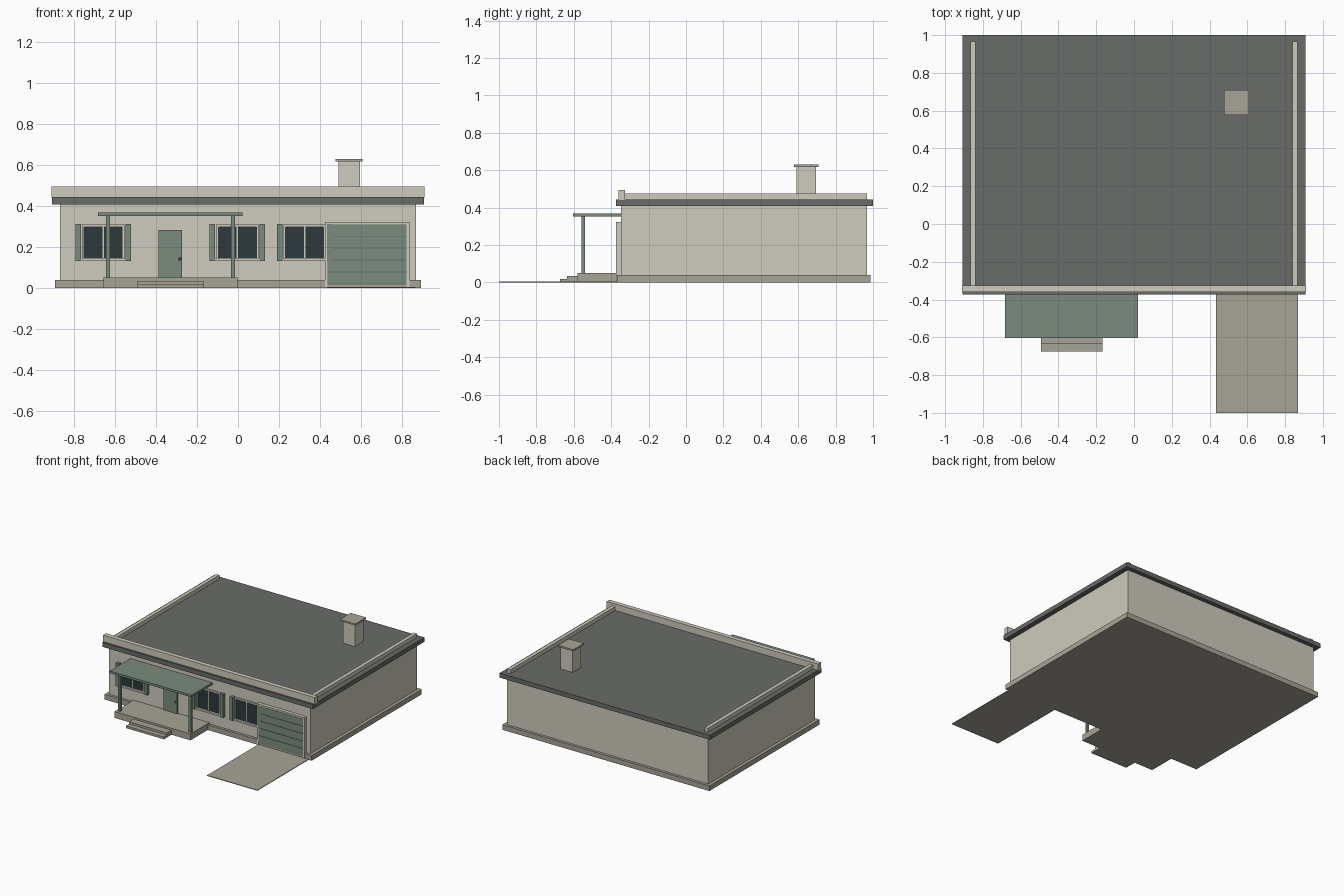
import bpy, bmesh, math
from mathutils import Matrix, Vector

if "Cube" in bpy.data.objects:
    bpy.data.objects.remove(bpy.data.objects["Cube"])


def material(name, rgb):
    m = bpy.data.materials.new(name)
    m.diffuse_color = (*rgb, 1)
    m.use_nodes = True
    m.node_tree.nodes["Principled BSDF"].inputs["Base Color"].default_value = m.diffuse_color
    return m


CREAM = material("cream_render", (.62, .60, .51))
STONE = material("stone", (.39, .37, .31))
GREEN = material("green_paint", (.195, .26, .21))
ROOF = material("roof_felt", (.14, .15, .135))
GLASS = material("dark_glass", (.027, .04, .043))


def boxes(name, mat, *spans):
    """One object from boxes given as (x0, x1, y0, y1, z0, z1)."""
    bm = bmesh.new()
    for x0, x1, y0, y1, z0, z1 in spans:
        centre = Vector(((x0 + x1) / 2, (y0 + y1) / 2, (z0 + z1) / 2))
        size = (x1 - x0, y1 - y0, z1 - z0, 1)
        bmesh.ops.create_cube(bm, size=1, matrix=Matrix.Translation(centre) @ Matrix.Diagonal(size))
    mesh = bpy.data.meshes.new(name)
    bm.to_mesh(mesh)
    bm.free()
    mesh.materials.append(mat)
    ob = bpy.data.objects.new(name, mesh)
    bpy.context.collection.objects.link(ob)
    return ob


WALL = -.348  # front wall plane

# main body
boxes("foundation", STONE, (-.893, .893, -.368, .987, 0, .04))
boxes("walls", CREAM, (-.868, .868, WALL, .967, .03, .415))
boxes("roof_slab", ROOF, (-.907, .907, -.373, 1.0, .408, .443))

# parapets
boxes("front_parapet", CREAM, (-.911, .911, -.36, -.325, .441, .494))
for side, s in (("left", -1), ("right", 1)):
    a, b = sorted((s * .838, s * .866))
    boxes(side + "_parapet", CREAM, (a, b, -.327, .967, .441, .474))

# chimney
boxes("chimney_shaft", CREAM, (.49, .594, .591, .695, .44, .617))
boxes("chimney_cap", STONE, (.476, .608, .577, .709, .616, .629))

# porch
boxes("porch_floor", STONE, (-.657, -.003, -.58, WALL, 0, .05))
boxes("upper_step", STONE, (-.493, -.167, -.636, -.575, 0, .035))
boxes("lower_step", STONE, (-.493, -.167, -.674, -.63, 0, .018))
boxes("porch_roof", GREEN, (-.684, .022, -.604, WALL + .002, .351, .368))
for side, x in (("left", -.634), ("right", -.024)):
    boxes(side + "_porch_post", GREEN, (x - .01, x + .01, -.56, -.54, .048, .353))

# front door and knob
boxes("front_door", GREEN, (-.389, -.272, WALL - .012, WALL + .005, .048, .282))
bpy.ops.mesh.primitive_uv_sphere_add(segments=12, ring_count=8, radius=.007,
                                     location=(-.284, WALL - .019, .142))
knob = bpy.context.object
knob.name = "door_knob"
knob.data.materials.append(ROOF)
bpy.ops.object.shade_smooth()


def window(label, cx):
    g, f, z0, z1 = .093, .104, .145, .298
    boxes(label + "_glass", GLASS, (cx - g, cx + g, WALL - .005, WALL + .004, z0, z1))
    y0, y1 = WALL - .013, WALL + .002
    boxes(label + "_frame", CREAM,
          (cx - f, cx - g, y0, y1, z0, z1),
          (cx + g, cx + f, y0, y1, z0, z1),
          (cx - f, cx + f, y0, y1, z1, z1 + .012),
          (cx - .004, cx + .004, WALL - .009, y1, z0, z1))
    boxes(label + "_sill", CREAM, (cx - .112, cx + .112, WALL - .022, y1, z0 - .012, z0))
    # shutter panels either side
    for side, s in (("left", -1), ("right", 1)):
        x = cx + s * .122
        boxes(f"{label}_{side}_shutter", GREEN,
              (x - .013, x + .013, WALL - .026, y1, .132, .313))


for label, cx in (("left_window", -.658), ("middle_window", -.003), ("right_window", .325)):
    window(label, cx)

# garage door: backing with five raised panels, and its surround
boxes("garage_door_backing", ROOF, (.436, .824, -.3695, WALL, .018, .31))
step = (.31 - .02) / 5
boxes("garage_door_panels", GREEN,
      *[(.438, .822, -.3725, -.368, .02 + i * step + .002, .02 + (i + 1) * step - .002)
        for i in range(5)])
boxes("garage_surround", CREAM,
      (.424, .437, -.374, WALL, .005, .322),
      (.823, .836, -.374, WALL, .005, .322),
      (.437, .823, -.374, WALL, .31, .322))

# driveway
boxes("driveway", STONE, (.434, .867, -1.0, -.36, 0, .005))
